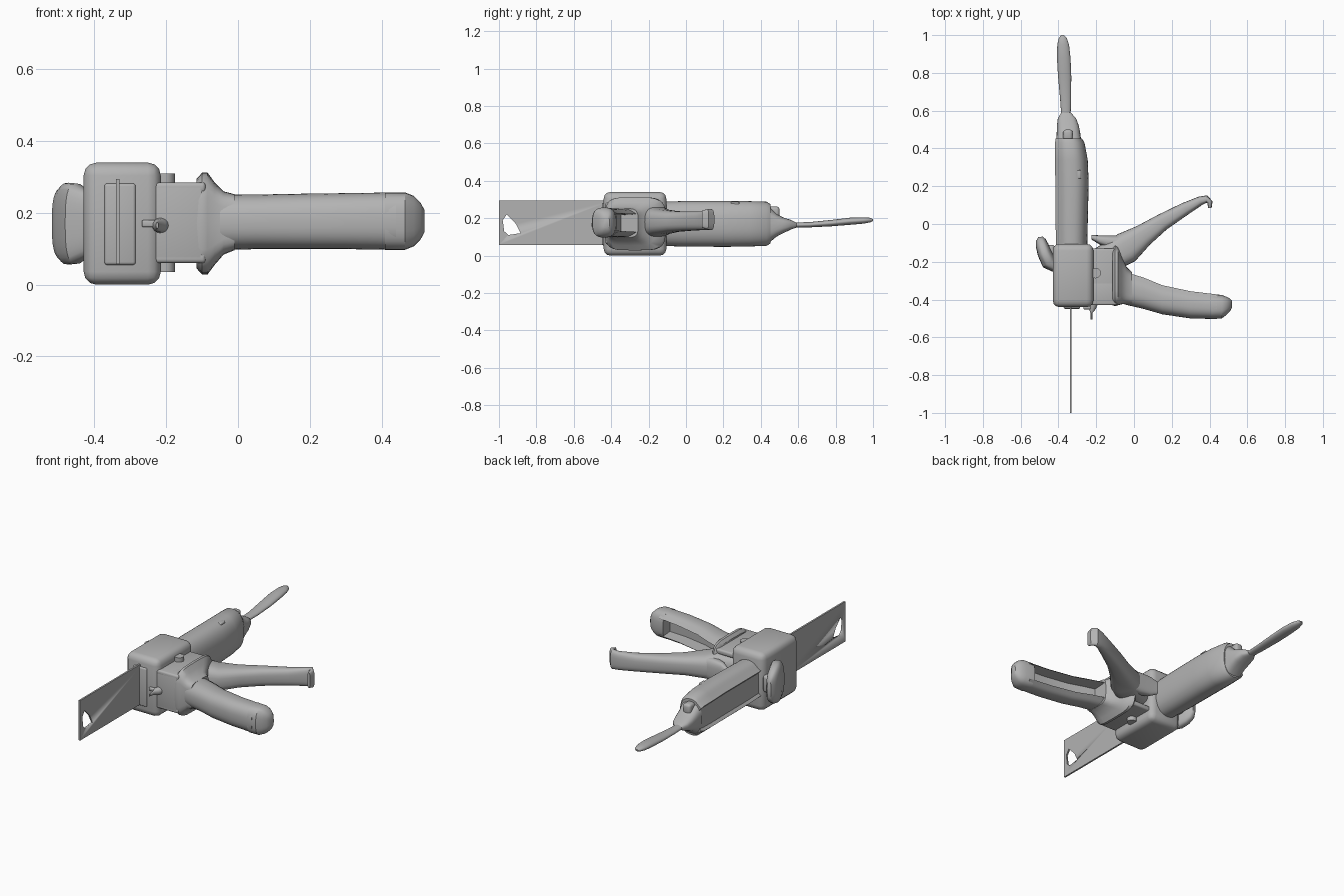
import bpy, bmesh, math
from mathutils import Vector

cube = bpy.data.objects.get("Cube")
if cube:
    bpy.data.objects.remove(cube, do_unlink=True)

grey = bpy.data.materials.new("plain grey")
grey.use_nodes = True
COL = (0.45, 0.45, 0.45, 1)
grey.diffuse_color = COL
grey.node_tree.nodes["Principled BSDF"].inputs["Base Color"].default_value = COL


def finish(name, bm, angle=40):
    bmesh.ops.recalc_face_normals(bm, faces=bm.faces)
    me = bpy.data.meshes.new(name)
    bm.to_mesh(me)
    bm.free()
    ob = bpy.data.objects.new(name, me)
    bpy.context.collection.objects.link(ob)
    me.materials.append(grey)
    bpy.ops.object.select_all(action='DESELECT')
    ob.select_set(True)
    bpy.context.view_layer.objects.active = ob
    bpy.ops.object.shade_smooth_by_angle(angle=math.radians(angle))
    return ob


def box(name, x, y, z, bevel=0.0):
    """Rounded box from (min, max) ranges."""
    bm = bmesh.new()
    bmesh.ops.create_cube(bm, size=1)
    for v in bm.verts:
        v.co = [(r[0] + r[1]) / 2 + c * (r[1] - r[0]) for c, r in zip(v.co, (x, y, z))]
    if bevel:
        bmesh.ops.bevel(bm, geom=bm.edges[:], offset=bevel, segments=3, profile=0.5, affect='EDGES')
    return finish(name, bm)


def power(v, e):
    return math.copysign(abs(v) ** e, v)


def arc(e, limit=180, n=28):
    """Superellipse arc from -limit to +limit degrees."""
    steps = n if limit == 180 else n + 1
    pts = []
    for i in range(steps):
        t = math.radians(-limit + 2 * limit * i / n)
        pts.append((power(math.cos(t), e), power(math.sin(t), e)))
    return pts


def loft(name, profile, stations, axis=None, angle=40):
    """Skin a profile along stations (x, y, z, half width, half height)."""
    bm = bmesh.new()
    rings = []
    for i, (x, y, z, w, h) in enumerate(stations):
        a, b = stations[max(i - 1, 0)], stations[min(i + 1, len(stations) - 1)]
        d = Vector(axis) if axis else Vector((b[0] - a[0], b[1] - a[1])).normalized()
        u = Vector((d.y, -d.x, 0))
        rings.append([bm.verts.new(Vector((x, y, z)) + u * w * p + Vector((0, 0, h * q)))
                      for p, q in profile])
    n = len(profile)
    for r, s in zip(rings, rings[1:]):
        for k in range(n):
            bm.faces.new((r[k], r[(k + 1) % n], s[(k + 1) % n], s[k]))
    bm.faces.new(rings[0])
    bm.faces.new(rings[-1])
    return finish(name, bm, angle)


ROUND = arc(1.0)
SOFT = arc(0.7)
SQUARE = arc(0.45)
CHANNEL = arc(0.8, 130) + [(-0.97, 0.62), (0.0, 0.55), (0.0, -0.55), (-0.97, -0.62)]
GROOVED = arc(0.85, 128) + [(-1.0, 0.62), (-0.85, 0.5), (-0.85, -0.5), (-1.0, -0.62)]
X, Y = (1, 0), (0, 1)
ZC = 0.17

# Main housing
box("housing", (-0.43, -0.215), (-0.44, -0.105), (0.0, 0.34), 0.036)
box("blade_guide", (-0.372, -0.285), (-0.449, -0.42), (0.055, 0.282), 0.008)

# Side housing: open-backed shell
box("side_shell_front", (-0.25, -0.09), (-0.43, -0.30), (0.06, 0.285), 0.015)
box("side_shell_top", (-0.25, -0.09), (-0.43, -0.13), (0.255, 0.285), 0.01)
box("side_shell_bottom", (-0.25, -0.09), (-0.43, -0.13), (0.06, 0.09), 0.01)

# Pivot knobs above and below the side housing
for name, z0, z1 in (("pivot_knob_top", 0.27, 0.31), ("pivot_knob_bottom", 0.035, 0.07)):
    bm = bmesh.new()
    bmesh.ops.create_cone(bm, cap_ends=True, segments=12, radius1=0.028, radius2=0.028, depth=z1 - z0)
    bmesh.ops.translate(bm, verts=bm.verts, vec=(-0.203, -0.26, (z0 + z1) / 2))
    finish(name, bm)

# Small front catch
loft("front_catch", ROUND, [(-0.215, -0.42, 0.165, 0.025, 0.022), (-0.22, -0.45, 0.165, 0.018, 0.018),
                            (-0.225, -0.47, 0.165, 0.006, 0.012), (-0.225, -0.505, 0.165, 0.004, 0.008)], Y)
box("catch_arm", (-0.268, -0.215), (-0.452, -0.43), (0.16, 0.18), 0.005)

# Blade with a cut-out near the tip
blade = box("blade", (-0.34, -0.33), (-1.0, -0.40), (0.058, 0.294))
bm = bmesh.new()
hole = [(-0.958, 0.22), (-0.98, 0.19), (-0.972, 0.13), (-0.95, 0.11), (-0.885, 0.12), (-0.91, 0.17)]
face = bm.faces.new([bm.verts.new((-0.4, y, z)) for y, z in hole])
ext = bmesh.ops.extrude_face_region(bm, geom=[face])
bmesh.ops.translate(bm, vec=(0.12, 0, 0), verts=[g for g in ext["geom"] if isinstance(g, bmesh.types.BMVert)])
cutter = finish("blade_cutter", bm)
cutter.hide_render = True
mod = blade.modifiers.new("cut", 'BOOLEAN')
mod.operation, mod.solver, mod.object = 'DIFFERENCE', 'EXACT', cutter
bpy.context.view_layer.objects.active = blade
bpy.ops.object.modifier_apply(modifier="cut")
bpy.data.objects.remove(cutter, do_unlink=True)

# Barrel and its rear neck
loft("barrel", GROOVED, [(-0.33, -0.13, ZC, 0.082, 0.118), (-0.33, 0.0, ZC, 0.085, 0.122),
                         (-0.328, 0.22, ZC, 0.088, 0.123), (-0.332, 0.34, ZC, 0.087, 0.121),
                         (-0.34, 0.43, ZC, 0.078, 0.118), (-0.345, 0.452, ZC, 0.07, 0.105)], Y)
box("barrel_rivet", (-0.305, -0.28), (0.24, 0.285), (0.26, 0.288), 0.006)
loft("rear_neck", SOFT, [(-0.345, 0.44, 0.165, 0.066, 0.1), (-0.347, 0.485, 0.162, 0.062, 0.06),
                         (-0.35, 0.52, 0.162, 0.058, 0.042), (-0.355, 0.56, 0.165, 0.048, 0.026),
                         (-0.36, 0.59, 0.163, 0.025, 0.013)], Y)
box("neck_lug", (-0.375, -0.325), (0.44, 0.50), (0.20, 0.262), 0.015)

# Rear paddle handle
loft("rear_paddle", ROUND, [(-0.36, 0.56, 0.163, 0.024, 0.014), (-0.362, 0.66, 0.165, 0.029, 0.014),
                            (-0.367, 0.78, 0.174, 0.035, 0.017), (-0.372, 0.88, 0.184, 0.036, 0.019),
                            (-0.375, 0.95, 0.188, 0.031, 0.017), (-0.377, 0.985, 0.19, 0.021, 0.012),
                            (-0.378, 1.0, 0.19, 0.008, 0.005)], Y)

# Flared flange and channelled grip
loft("flange", SQUARE, [(-0.115, -0.275, ZC, 0.155, 0.125), (-0.10, -0.272, ZC, 0.163, 0.142),
                        (-0.085, -0.275, ZC, 0.155, 0.142), (-0.065, -0.295, ZC, 0.13, 0.115),
                        (-0.04, -0.325, 0.172, 0.098, 0.088), (-0.01, -0.34, 0.174, 0.084, 0.078)], X)
loft("grip", CHANNEL, [(-0.05, -0.338, 0.174, 0.088, 0.078), (0.05, -0.365, 0.175, 0.084, 0.076),
                       (0.15, -0.40, 0.176, 0.078, 0.077), (0.30, -0.427, 0.177, 0.073, 0.078),
                       (0.44, -0.437, 0.177, 0.066, 0.08)], X)
loft("grip_end", SOFT, [(0.41, -0.436, 0.177, 0.066, 0.08), (0.465, -0.438, 0.177, 0.062, 0.08),
                        (0.49, -0.433, 0.177, 0.048, 0.07), (0.508, -0.428, 0.177, 0.034, 0.052),
                        (0.52, -0.425, 0.177, 0.016, 0.03)], X, 30)

# Trigger lever with a hooked tip
loft("trigger", SOFT, [(-0.19, -0.20, 0.18, 0.07, 0.07), (-0.10, -0.16, 0.18, 0.08, 0.085),
                       (-0.04, -0.125, 0.18, 0.085, 0.068), (0.05, -0.06, 0.182, 0.06, 0.056),
                       (0.15, 0.01, 0.184, 0.045, 0.052), (0.27, 0.08, 0.186, 0.034, 0.05),
                       (0.35, 0.122, 0.19, 0.024, 0.053), (0.385, 0.132, 0.193, 0.02, 0.056),
                       (0.402, 0.115, 0.195, 0.015, 0.054), (0.402, 0.085, 0.195, 0.009, 0.045)])
loft("trigger_heel", SOFT, [(-0.225, -0.07, 0.18, 0.012, 0.04), (-0.18, -0.085, 0.18, 0.025, 0.06),
                            (-0.11, -0.10, 0.18, 0.04, 0.065), (-0.05, -0.10, 0.18, 0.04, 0.06)], X)

# Curved thumb paddle on the outer side
loft("thumb_paddle", SOFT, [(-0.41, -0.235, ZC, 0.025, 0.085), (-0.45, -0.205, ZC, 0.04, 0.112),
                            (-0.473, -0.155, ZC, 0.038, 0.114), (-0.486, -0.115, ZC, 0.034, 0.1),
                            (-0.493, -0.085, ZC, 0.026, 0.08), (-0.495, -0.068, ZC, 0.012, 0.05)])
box("thumb_paddle_mount", (-0.46, -0.42), (-0.20, -0.11), (0.12, 0.22), 0.015)
